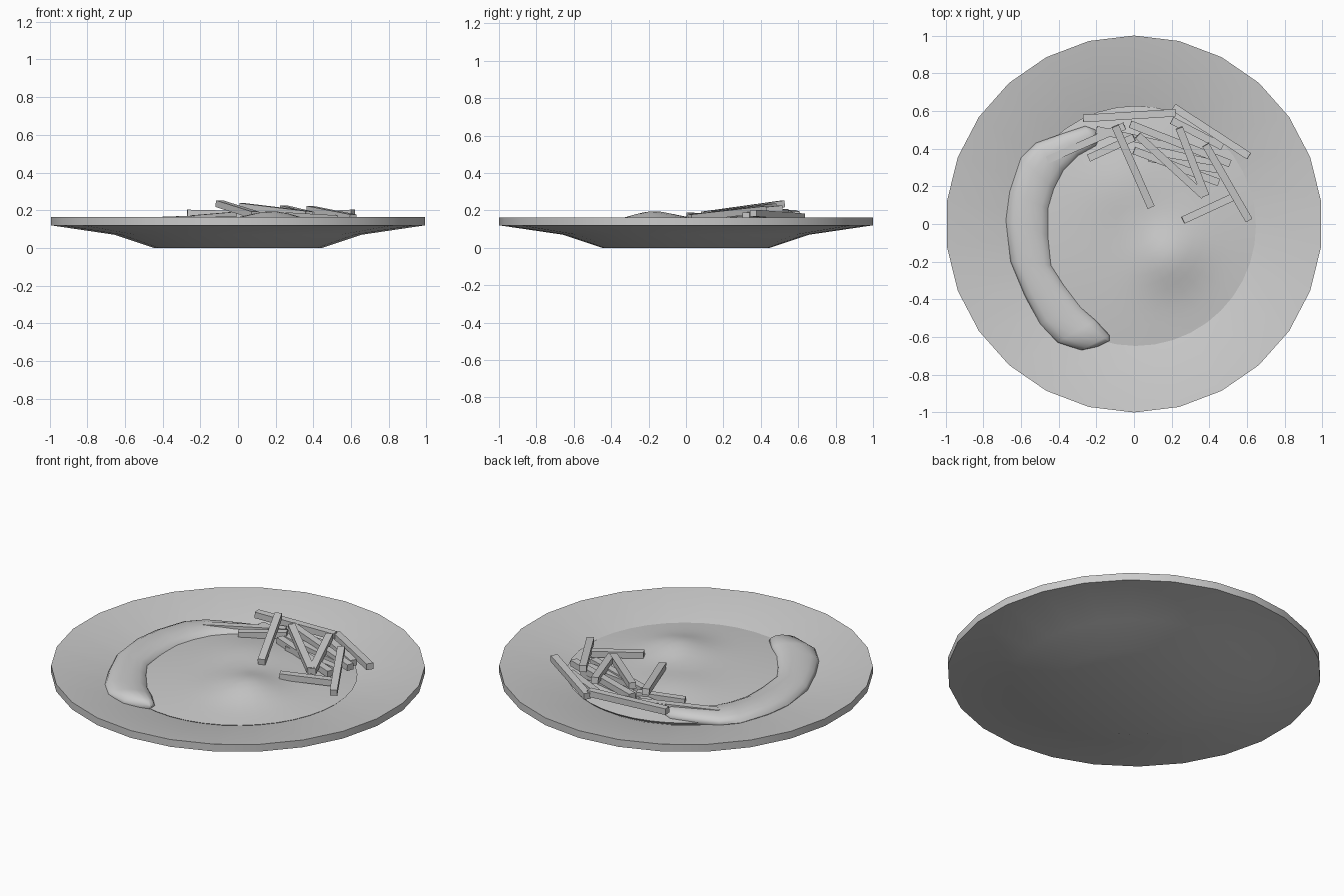
import bpy, bmesh, math
from mathutils import Vector

if "Cube" in bpy.data.objects:
    bpy.data.objects.remove(bpy.data.objects["Cube"])


def finish(name, bm, smooth=None):
    bmesh.ops.remove_doubles(bm, verts=bm.verts, dist=1e-5)
    bmesh.ops.recalc_face_normals(bm, faces=bm.faces)
    me = bpy.data.meshes.new(name)
    bm.to_mesh(me)
    bm.free()
    ob = bpy.data.objects.new(name, me)
    bpy.context.collection.objects.link(ob)
    if smooth:
        bpy.ops.object.select_all(action='DESELECT')
        ob.select_set(True)
        bpy.context.view_layer.objects.active = ob
        bpy.ops.object.shade_smooth_by_angle(angle=math.radians(smooth))
    return ob


def loft(name, rings, smooth):
    """Skin closed rings of points and cap both ends."""
    bm = bmesh.new()
    vs = [[bm.verts.new(p) for p in ring] for ring in rings]
    n = len(vs[0])
    for a, b in zip(vs, vs[1:]):
        for i in range(n):
            j = (i + 1) % n
            bm.faces.new((a[i], a[j], b[j], b[i]))
    bm.faces.new(vs[0])
    bm.faces.new(vs[-1])
    return finish(name, bm, smooth)


def circle(r, n, zf, cx=0.0, cy=0.0):
    pts = []
    for i in range(n):
        a = math.pi / 2 + 2 * math.pi * i / n
        x, y = cx + r * math.cos(a), cy + r * math.sin(a)
        pts.append((x, y, zf(x, y)))
    return pts


# Plate: 26-sided lathe, solid foot, shallow well and wide rim
profile = [(0.45, 0), (0.66, 0.07), (1, 0.12), (1, 0.163), (0.64, 0.11), (0.45, 0.045)]
loft("plate", [circle(r, 26, lambda x, y, z=z: z) for r, z in profile], 40)


# Main serving: uneven low dome filling the well
def dome_z(x, y):
    def bump(cx, cy, h, s):
        return h * math.exp(-((x - cx) ** 2 + (y - cy) ** 2) / (2 * s * s))
    r2 = ((x - 0.01) ** 2 + (y + 0.01) ** 2) / 0.64 ** 2
    return (0.115 + 0.037 * (1 - r2) + bump(0.19, -0.18, 0.048, 0.12)
            + bump(-0.08, 0.22, 0.02, 0.14))


rings = [circle(r, 40, lambda x, y: 0.055, 0.01, -0.01) for r in (0.2, 0.46)]
rings.append(circle(0.62, 40, lambda x, y: 0.098, 0.01, -0.01))
rings += [circle(0.637 * k / 12, 40, dome_z, 0.01, -0.01) for k in range(12, 0, -1)]
loft("dome_serving", rings, 60)

# Curved side strip: outer edge and inner edge pairs, with an oval section
edges = [((-0.20, 0.50), (-0.18, 0.45)), ((-0.26, 0.52), (-0.20, 0.41)),
         ((-0.38, 0.48), (-0.29, 0.36)), ((-0.52, 0.43), (-0.37, 0.28)),
         ((-0.60, 0.35), (-0.42, 0.18)), ((-0.66, 0.17), (-0.45, 0.08)),
         ((-0.68, 0.02), (-0.45, -0.06)), ((-0.655, -0.20), (-0.435, -0.22)),
         ((-0.58, -0.38), (-0.37, -0.32)), ((-0.50, -0.53), (-0.28, -0.44)),
         ((-0.41, -0.63), (-0.20, -0.51)), ((-0.28, -0.67), (-0.13, -0.59)),
         ((-0.19, -0.65), (-0.13, -0.62))]
rings = []
for k, (o, i) in enumerate(edges):
    o, i = Vector(o), Vector(i)
    h = 0.015 if k in (0, len(edges) - 1) else 0.042
    ring = []
    for s in range(14):
        a = 2 * math.pi * s / 14
        p = (o + i) / 2 + (o - i) / 2 * math.cos(a)
        ring.append((p.x, p.y, 0.12 + h * math.sin(a)))
    rings.append(ring)
loft("curved_strip", rings, 60)


# Chips: square sticks laid between two end points
def chip(k, a, b, w=0.04, h=0.036):
    a, b = Vector(a), Vector(b)
    d = (b - a).normalized()
    side = d.cross(Vector((0, 0, 1))).normalized() * w / 2
    up = side.cross(d).normalized() * h / 2
    loft(f"chip_{k}", [[p + side + up, p - side + up, p - side - up, p + side - up]
                       for p in (a, b)], None)


chips = [((-0.27, 0.56, 0.185), (0.22, 0.59, 0.175)),
         ((-0.10, 0.52, 0.235), (0.09, 0.09, 0.175)),
         ((0.02, 0.47, 0.22), (0.37, 0.15, 0.178)),
         ((0.24, 0.51, 0.208), (0.38, 0.15, 0.175)),
         ((0.38, 0.42, 0.205), (0.61, 0.02, 0.16)),
         ((0.21, 0.62, 0.165), (0.61, 0.36, 0.185)),
         ((-0.46, 0.34, 0.145), (-0.05, 0.52, 0.16)),
         ((0.26, 0.02, 0.17), (0.52, 0.14, 0.155)),
         ((-0.24, 0.35, 0.155), (0.0, 0.46, 0.175)),
         ((-0.02, 0.53, 0.19), (0.51, 0.32, 0.17)),
         ((0.0, 0.39, 0.17), (0.45, 0.22, 0.155)),
         ((0.2, 0.55, 0.16), (0.47, 0.41, 0.15)),
         ((-0.20, 0.50, 0.155), (0.42, 0.36, 0.15)),
         ((0.08, 0.35, 0.155), (0.44, 0.29, 0.15))]
for k, (a, b) in enumerate(chips):
    chip(k + 1, a, b)
